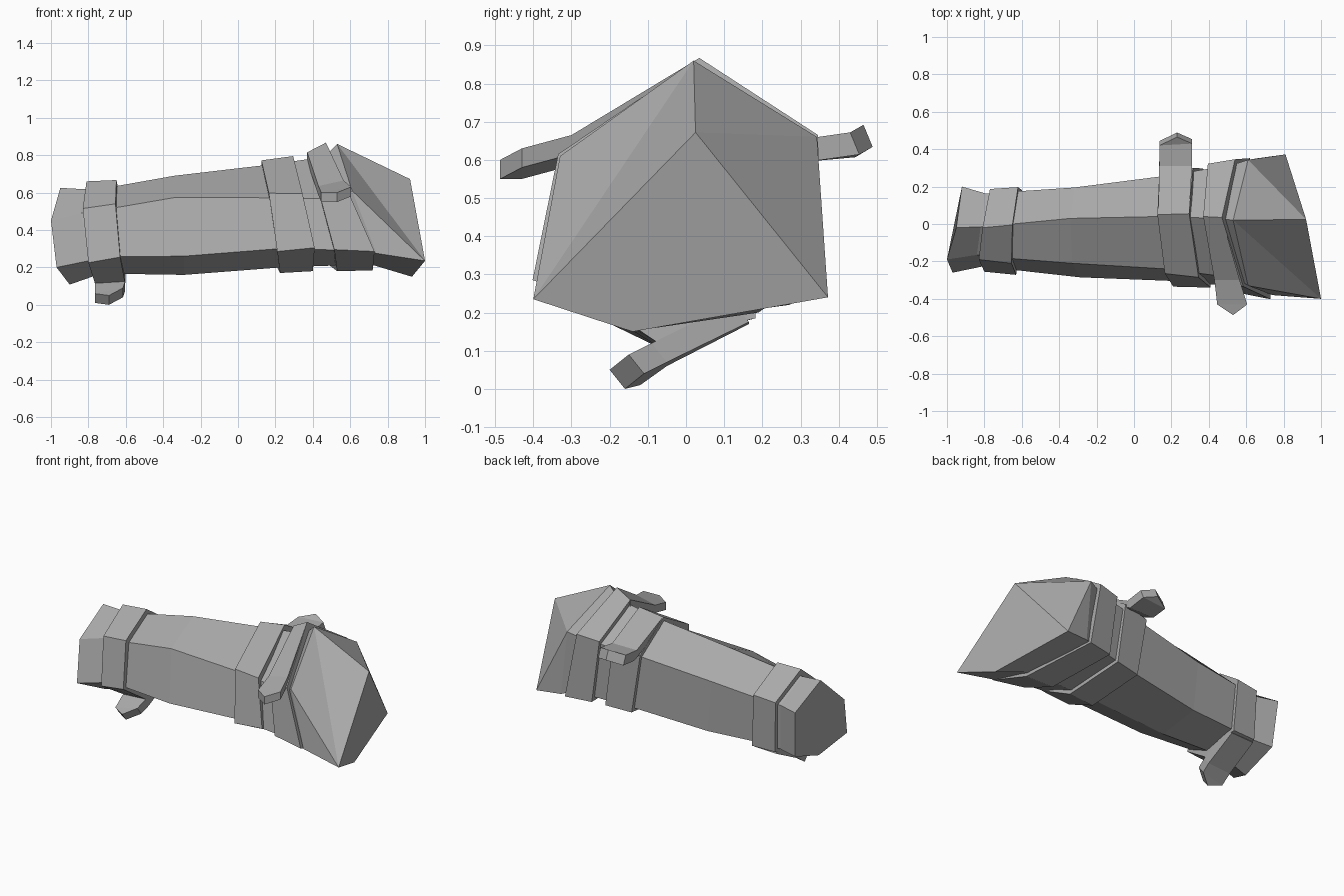
import bpy
import bmesh
from mathutils import Vector

if "Cube" in bpy.data.objects:
    bpy.data.objects.remove(bpy.data.objects["Cube"], do_unlink=True)

grey = bpy.data.materials.new("plain grey")
grey.use_nodes = True
colour = (0.4, 0.4, 0.4, 1)
grey.diffuse_color = colour
grey.node_tree.nodes["Principled BSDF"].inputs["Base Color"].default_value = colour


def finish(bm, name):
    bmesh.ops.recalc_face_normals(bm, faces=bm.faces)
    mesh = bpy.data.meshes.new(name)
    bm.to_mesh(mesh)
    bm.free()
    mesh.materials.append(grey)
    obj = bpy.data.objects.new(name, mesh)
    bpy.context.collection.objects.link(obj)


def loft(bm, sections):
    """Skin six-sided sections; returns the rings of vertices."""
    rings = [[bm.verts.new(p) for p in s] for s in sections]
    for a, b in zip(rings, rings[1:]):
        for i in range(6):
            j = (i + 1) % 6
            bm.faces.new((a[i], a[j], b[j], b[i]))
    bm.faces.new(rings[0])
    return rings


# Every section runs: top, front upper, front lower, bottom, back lower, back upper
body = [
    [(-.95, -.02, .625), (-1, -.19, .45), (-.97, -.26, .20),
     (-.90, -.07, .108), (-.90, .17, .19), (-.92, .20, .49)],
    [(-.82, -.015, .618), (-.84, -.165, .49), (-.80, -.225, .235),
     (-.78, -.07, .15), (-.78, .15, .20), (-.79, .162, .49)],
    [(-.65, 0, .635), (-.65, -.185, .52), (-.62, -.248, .258),
     (-.60, -.07, .165), (-.60, .16, .205), (-.62, .175, .50)],
    [(-.34, .03, .69), (-.33, -.21, .575), (-.29, -.285, .26),
     (-.29, -.08, .16), (-.29, .19, .20), (-.32, .195, .53)],
    [(.13, .04, .745), (.17, -.24, .572), (.22, -.305, .30),
     (.23, -.09, .20), (.20, .245, .24), (.15, .255, .59)],
    [(.46, .03, .79), (.55, -.29, .565), (.66, -.345, .29),
     (.66, -.10, .215), (.58, .31, .27), (.52, .315, .63)],
    [(.53, .02, .86), (.61, -.33, .61), (.74, -.38, .275),
     (.73, -.11, .21), (.65, .35, .25), (.61, .343, .66)],
]

# Roll with its slanted, faceted end
bm = bmesh.new()
top, f_up, f_low, low, b_low, b_up = loft(bm, body)[-1]
tip_f, tip_low, tip_b, apex = [bm.verts.new(p) for p in (
    (1, -.40, .235), (.93, -.14, .15), (.81, .372, .24), (.92, .025, .672))]
for face in ((f_up, f_low, tip_f), (f_low, low, tip_low, tip_f),
             (low, b_low, tip_b, tip_low), (b_low, b_up, tip_b),
             (top, f_up, tip_f), (top, tip_f, apex), (apex, tip_f, tip_low),
             (apex, tip_low, tip_b), (apex, tip_b, b_up), (apex, b_up, top)):
    bm.faces.new(face)
finish(bm, "roll")

# Bands wrapped around the roll, the right one set at a slant
bands = {
    "left_band": [
        [(-.81, -.02, .66), (-.83, -.19, .515), (-.80, -.255, .225),
         (-.765, -.08, .115), (-.76, .175, .185), (-.77, .187, .51)],
        [(-.65, -.005, .667), (-.655, -.21, .54), (-.63, -.272, .255),
         (-.605, -.08, .125), (-.60, .182, .185), (-.62, .197, .525)]],
    "middle_band": [
        [(.125, .05, .772), (.165, -.265, .597), (.21, -.335, .285),
         (.225, -.10, .17), (.20, .27, .22), (.135, .275, .61)],
        [(.295, .055, .795), (.345, -.285, .594), (.41, -.34, .305),
         (.40, -.10, .18), (.37, .297, .232), (.315, .30, .635)]],
    "right_band": [
        [(.37, .04, .815), (.435, -.295, .595), (.515, -.36, .295),
         (.53, -.10, .18), (.45, .32, .24), (.395, .322, .645)],
        [(.47, .035, .867), (.585, -.335, .615), (.73, -.402, .285),
         (.72, -.11, .184), (.62, .352, .243), (.54, .346, .665)]],
}
for name, sections in bands.items():
    bm = bmesh.new()
    bm.faces.new(loft(bm, sections)[-1])
    finish(bm, name)


def strap_end(name, left, right, tip, offset):
    """Pointed plank between two edges, thickened by the offset."""
    bm = bmesh.new()
    outline = left + [tip] + right[::-1]
    n, k = len(outline), len(left)
    a = [bm.verts.new(p) for p in outline]
    b = [bm.verts.new(Vector(p) + Vector(offset)) for p in outline]
    for v in (a, b):
        for i in range(k - 1):
            bm.faces.new((v[i], v[i + 1], v[n - 2 - i], v[n - 1 - i]))
        bm.faces.new((v[k - 1], v[k], v[k + 1]))
    for i in range(n):
        j = (i + 1) % n
        bm.faces.new((a[i], a[j], b[j], b[i]))
    finish(bm, name)


# Loose pointed ends of the three straps
strap_end("front_strap_end",
          [(.37, .04, .815), (.43, -.30, .635), (.445, -.43, .60)],
          [(.47, .035, .867), (.565, -.30, .665), (.605, -.43, .63)],
          (.53, -.487, .60), (0, 0, -.05))
strap_end("back_strap_end",
          [(.13, .05, .772), (.135, .31, .655), (.137, .42, .665)],
          [(.295, .055, .795), (.31, .31, .655), (.31, .43, .672)],
          (.23, .465, .692), (0, .024, -.058))
strap_end("bottom_strap_end",
          [(-.76, .165, .17), (-.765, -.05, .06), (-.765, -.12, .01)],
          [(-.60, .165, .175), (-.605, -.05, .07), (-.615, -.11, .04)],
          (-.69, -.16, 0), (0, -.04, .05))
